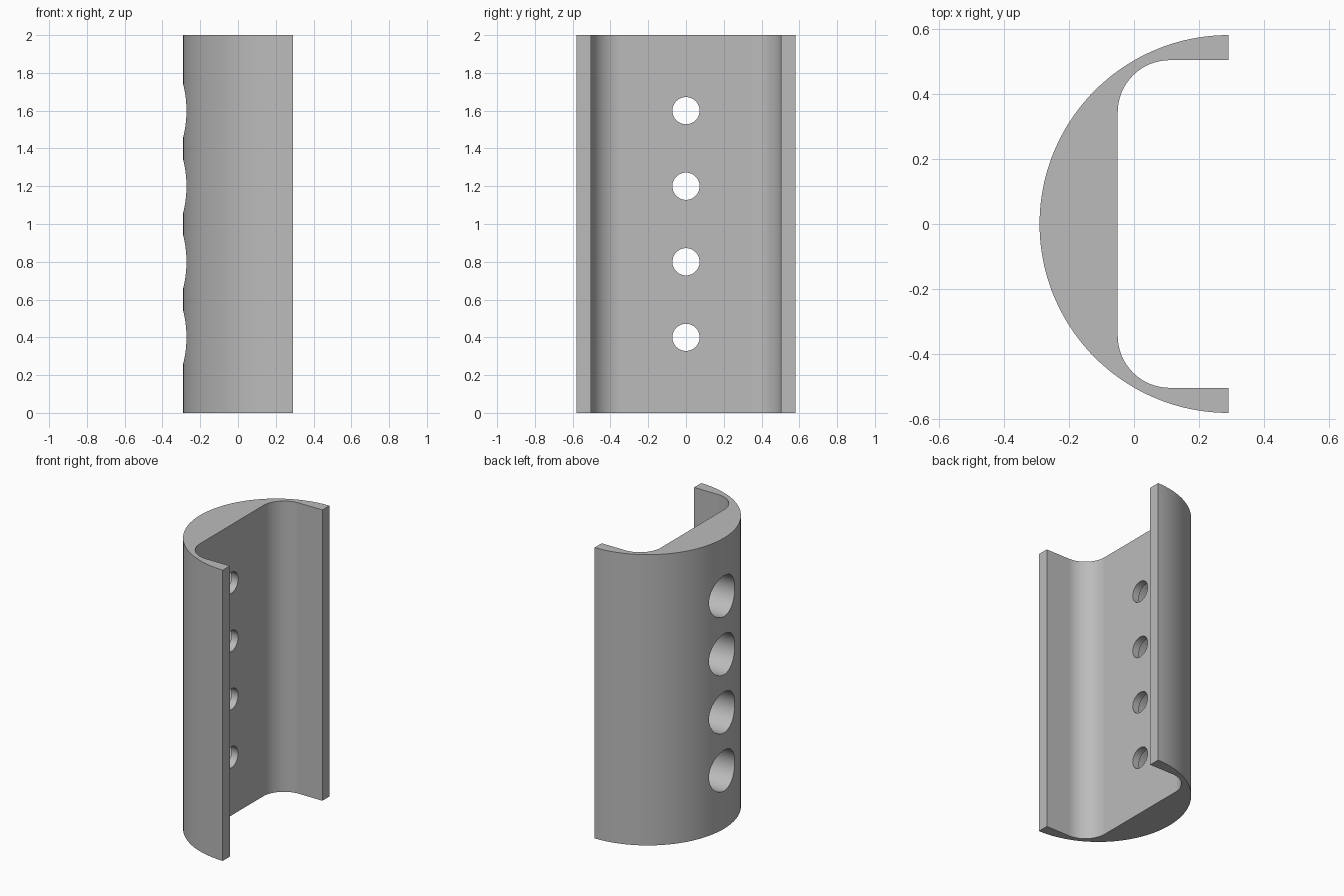
import bpy, bmesh, math

if "Cube" in bpy.data.objects:
    bpy.data.objects.remove(bpy.data.objects["Cube"], do_unlink=True)

HEIGHT, HALF, RADIUS = 2.0, 0.29, 0.58      # shell height, half depth, outer radius
WEB_X, INNER_Y, FILLET = -0.05, 0.503, 0.16  # channel floor, side wall, corner radius
BORE_R, PILOT_R, LIP = 0.14, 0.072, 0.05     # stepped screw holes


def arc(cx, cy, r, start, end, steps):
    angles = [math.radians(start + (end - start) * i / steps) for i in range(steps + 1)]
    return [(cx + r * math.cos(a), cy + r * math.sin(a)) for a in angles]


def cylinder_along_x(name, r, x0, x1, z):
    bpy.ops.mesh.primitive_cylinder_add(vertices=64, radius=r, depth=x1 - x0,
                                        location=((x0 + x1) / 2, 0, z),
                                        rotation=(0, math.pi / 2, 0))
    ob = bpy.context.object
    ob.name = name
    ob.hide_render = True
    return ob


# Plain grey material
grey = bpy.data.materials.new("plain grey")
grey.use_nodes = True
colour = (0.5, 0.5, 0.5, 1)
grey.diffuse_color = colour
grey.node_tree.nodes["Principled BSDF"].inputs["Base Color"].default_value = colour

# Half-round shell with a filleted rectangular channel
cx, cy = WEB_X + FILLET, INNER_Y - FILLET
profile = arc(HALF, 0, RADIUS, 90, 270, 96)
profile += [(HALF, -INNER_Y)] + arc(cx, -cy, FILLET, 270, 180, 24)
profile += arc(cx, cy, FILLET, 180, 90, 24) + [(HALF, INNER_Y)]

bm = bmesh.new()
base = bm.faces.new([bm.verts.new((x, y, 0)) for x, y in profile])
extruded = bmesh.ops.extrude_face_region(bm, geom=[base])["geom"]
bmesh.ops.translate(bm, vec=(0, 0, HEIGHT),
                    verts=[v for v in extruded if isinstance(v, bmesh.types.BMVert)])
bmesh.ops.recalc_face_normals(bm, faces=bm.faces)
mesh = bpy.data.meshes.new("channel_shell")
bm.to_mesh(mesh)
bm.free()
mesh.materials.append(grey)
shell = bpy.data.objects.new("channel_shell", mesh)
bpy.context.collection.objects.link(shell)

# Four counterbored holes up the middle
for i in range(4):
    z = 0.4 * (i + 1)
    for cutter in (cylinder_along_x("bore_cutter", BORE_R, -0.5, WEB_X - LIP, z),
                   cylinder_along_x("pilot_cutter", PILOT_R, -0.2, 0.1, z)):
        cutter.data.materials.append(grey)
        cut = shell.modifiers.new("hole", 'BOOLEAN')
        cut.operation, cut.solver, cut.object = 'DIFFERENCE', 'EXACT', cutter
        bpy.context.view_layer.objects.active = shell
        bpy.ops.object.modifier_apply(modifier=cut.name)
        bpy.data.objects.remove(cutter, do_unlink=True)

# Smooth curves, crisp edges
bpy.ops.object.select_all(action='DESELECT')
shell.select_set(True)
bpy.context.view_layer.objects.active = shell
bpy.ops.object.shade_smooth_by_angle(angle=math.radians(25))
weighted = shell.modifiers.new("even_shading", 'WEIGHTED_NORMAL')
weighted.keep_sharp = True
